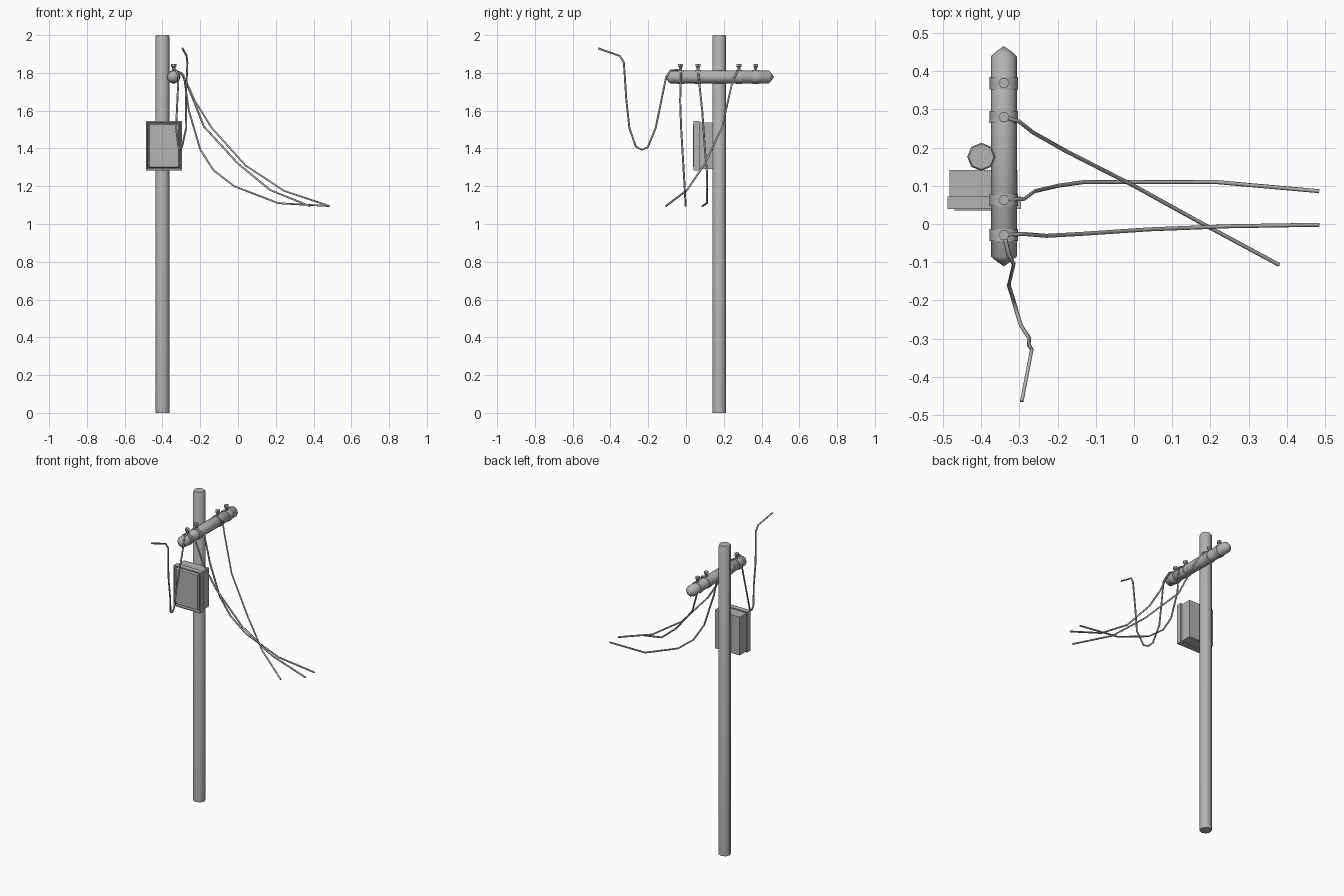
import bpy, bmesh, math
from mathutils import Matrix, Vector

cube = bpy.data.objects.get("Cube")
if cube:
    bpy.data.objects.remove(cube, do_unlink=True)

GREY = (0.45, 0.45, 0.45, 1.0)
mat = bpy.data.materials.new("weathered_grey")
mat.use_nodes = True
mat.diffuse_color = GREY
bsdf = next(n for n in mat.node_tree.nodes if n.type == 'BSDF_PRINCIPLED')
bsdf.inputs["Base Color"].default_value = GREY


def finish(name, bm, smooth=0):
    bmesh.ops.recalc_face_normals(bm, faces=bm.faces)
    mesh = bpy.data.meshes.new(name)
    bm.to_mesh(mesh)
    bm.free()
    mesh.materials.append(mat)
    obj = bpy.data.objects.new(name, mesh)
    bpy.context.collection.objects.link(obj)
    if smooth:
        bpy.ops.object.select_all(action='DESELECT')
        obj.select_set(True)
        bpy.context.view_layer.objects.active = obj
        bpy.ops.object.shade_smooth_by_angle(angle=math.radians(smooth))
    return obj


def lathe(name, profile, sides, matrix, smooth=0):
    """Turn (radius, height) points around z, then place the result."""
    bm = bmesh.new()
    rings = []
    for r, h in profile:
        if r == 0:
            rings.append([bm.verts.new((0, 0, h))] * sides)
        else:
            rings.append([bm.verts.new((r * math.sin(math.tau * i / sides),
                                        r * math.cos(math.tau * i / sides), h))
                          for i in range(sides)])
    for a, b in zip(rings, rings[1:]):
        for i in range(sides):
            j = (i + 1) % sides
            bm.faces.new(list(dict.fromkeys((a[i], a[j], b[j], b[i]))))
    for ring in (rings[0], rings[-1]):
        if ring[0] is not ring[1]:
            bm.faces.new(ring)
    bm.transform(matrix)
    return finish(name, bm, smooth)


def box(name, lo, hi, panel=False):
    lo, hi = Vector(lo), Vector(hi)
    bm = bmesh.new()
    bmesh.ops.create_cube(bm, size=1, matrix=Matrix.Translation((lo + hi) / 2)
                          @ Matrix.Diagonal((*(hi - lo), 1)))
    if panel:
        # sunken groove around a raised door panel
        front = min(bm.faces, key=lambda f: f.calc_center_median().y)
        for width, push in ((0.010, 0), (0.006, 0.012), (0.004, 0), (0.006, -0.015)):
            bmesh.ops.inset_region(bm, faces=[front], thickness=width)
            bmesh.ops.translate(bm, verts=front.verts, vec=(0, push, 0))
    return finish(name, bm)


def wire(name, points, radius=0.0052):
    curve = bpy.data.curves.new(name, 'CURVE')
    curve.dimensions = '3D'
    curve.bevel_depth = radius
    curve.bevel_resolution = 1
    curve.use_fill_caps = True
    spline = curve.splines.new('POLY')
    spline.points.add(len(points) - 1)
    for p, co in zip(spline.points, points):
        p.co = (*co, 1)
    curve.materials.append(mat)
    obj = bpy.data.objects.new(name, curve)
    bpy.context.collection.objects.link(obj)


# Upright pole
lathe("pole", [(0.037, 0), (0.037, 1.992), (0.033, 2.0)], 8,
      Matrix.Translation((-0.40, 0.176, 0)), 50)

# Crossbeam with pointed ends
BX, BZ = -0.341, 1.779
along_y = Matrix.Rotation(-math.pi / 2, 4, 'X')
lathe("crossbeam", [(0, -0.111), (0.02, -0.097), (0.034, -0.085),
                    (0.034, 0.439), (0.02, 0.452), (0, 0.466)], 8,
      Matrix.Translation((BX, 0, BZ)) @ along_y, 50)

# Clamp bands and insulators
for n, y in enumerate((-0.029, 0.063, 0.28, 0.369), 1):
    lathe(f"clamp_band_{n}", [(0.0375, -0.016), (0.0375, 0.016)], 8,
          Matrix.Translation((BX, y, BZ)) @ along_y, 50)
    lathe(f"insulator_{n}", [(0.009, 0), (0.009, 0.022), (0.0145, 0.028),
                             (0.0145, 0.042)], 6,
          Matrix.Translation((BX, y, 1.806)) @ Matrix.Rotation(math.pi / 6, 4, 'Z'))

# Equipment cabinet
box("cabinet_body", (-0.483, 0.068, 1.29), (-0.305, 0.142, 1.538))
box("cabinet_door", (-0.488, 0.039, 1.283), (-0.296, 0.072, 1.545), panel=True)

# Hanging cables
wire("back_cable", [(-0.34, 0.28, 1.815), (-0.30, 0.268, 1.80), (-0.265, 0.24, 1.73),
                    (-0.18, 0.192, 1.515), (0, 0.10, 1.32), (0.17, 0.006, 1.18),
                    (0.38, -0.107, 1.095)])
wire("middle_cable", [(-0.34, 0.063, 1.815), (-0.287, 0.066, 1.785), (-0.26, 0.086, 1.60),
                      (-0.20, 0.10, 1.395), (-0.13, 0.11, 1.285), (-0.02, 0.11, 1.20),
                      (0.214, 0.11, 1.11), (0.485, 0.086, 1.095)])
wire("front_cable", [(-0.34, -0.029, 1.815), (-0.29, -0.026, 1.79), (-0.23, -0.031, 1.655),
                     (-0.14, -0.026, 1.51), (0.04, -0.014, 1.31), (0.245, -0.006, 1.175),
                     (0.485, -0.002, 1.095)])
wire("loose_cable", [(-0.34, -0.03, 1.815), (-0.328, -0.08, 1.815), (-0.315, -0.105, 1.78),
                     (-0.328, -0.16, 1.51), (-0.315, -0.203, 1.405), (-0.306, -0.235, 1.393),
                     (-0.296, -0.266, 1.41), (-0.274, -0.30, 1.51), (-0.276, -0.316, 1.66),
                     (-0.268, -0.329, 1.855), (-0.272, -0.35, 1.89), (-0.294, -0.465, 1.93)])
